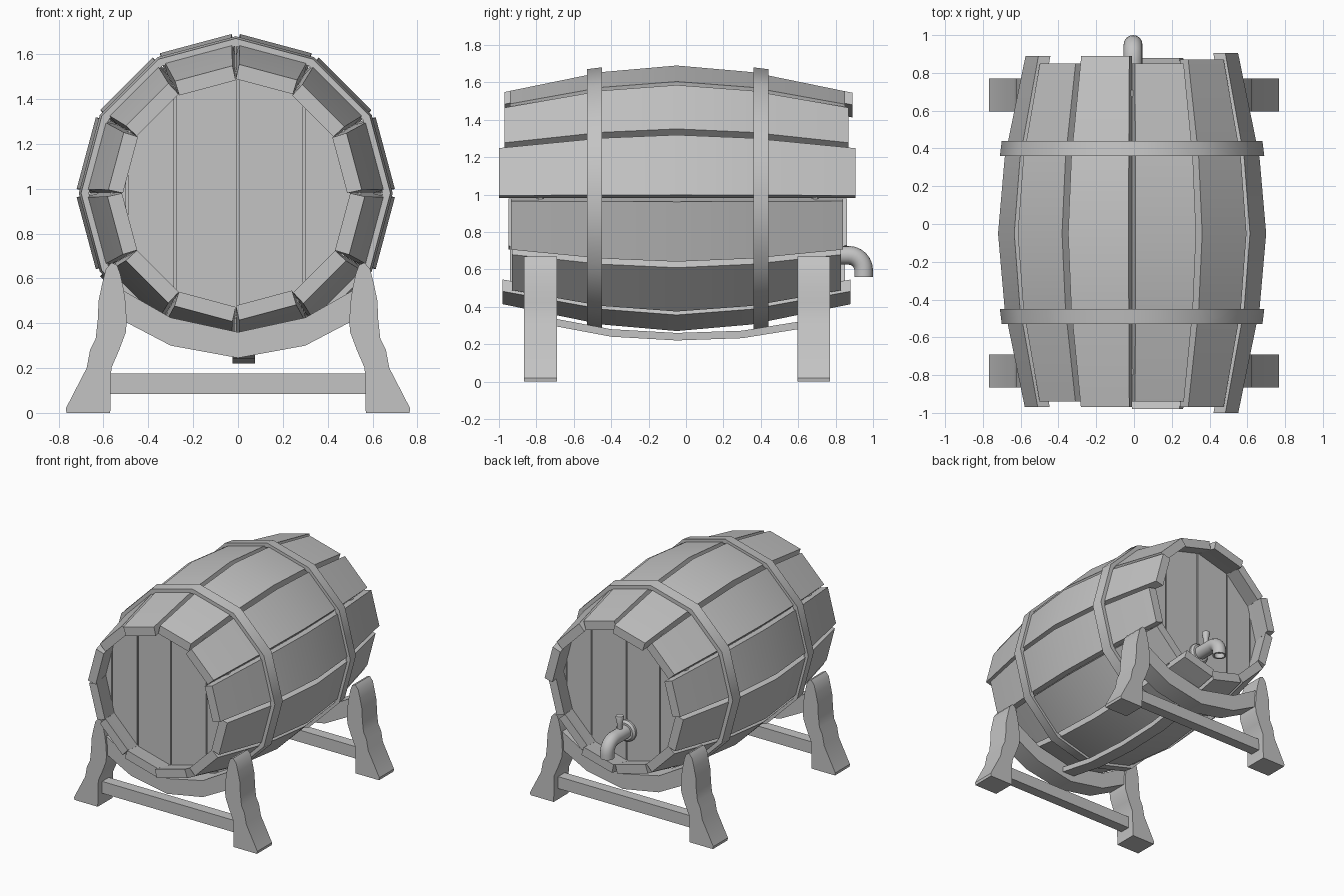
import bpy, bmesh, math
from mathutils import Vector

if "Cube" in bpy.data.objects:
    bpy.data.objects.remove(bpy.data.objects["Cube"])

grey = bpy.data.materials.new("plain_grey")
grey.diffuse_color = (0.55, 0.55, 0.55, 1)
grey.use_nodes = True
grey.node_tree.nodes["Principled BSDF"].inputs["Base Color"].default_value = grey.diffuse_color

CX, CZ, MID = -0.01, 0.98, -0.05      # barrel axis and belly position


def finish(bm, name, angle=30):
    bmesh.ops.recalc_face_normals(bm, faces=bm.faces)
    me = bpy.data.meshes.new(name)
    bm.to_mesh(me)
    bm.free()
    me.materials.append(grey)
    for p in me.polygons:
        p.use_smooth = True
    me.set_sharp_from_angle(angle=math.radians(angle))
    ob = bpy.data.objects.new(name, me)
    bpy.context.collection.objects.link(ob)
    return ob


def loft(name, rings, closed=False, angle=30):
    """Skin a list of equal rings of points; cap the ends unless closed."""
    bm = bmesh.new()
    vs = [[bm.verts.new(p) for p in r] for r in rings]
    n = len(vs[0])
    pairs = list(zip(vs, vs[1:])) + ([(vs[-1], vs[0])] if closed else [])
    for a, b in pairs:
        for i in range(n):
            j = (i + 1) % n
            bm.faces.new((a[i], a[j], b[j], b[i]))
    if not closed:
        bm.faces.new(vs[0])
        bm.faces.new(vs[-1])
    return finish(bm, name, angle)


def slab(name, outline, y0, y1, angle=30):
    """Extrude an x,z outline from y0 to y1."""
    return loft(name, [[(x, y, z) for x, z in outline] for y in (y0, y1)], angle=angle)


def box(name, x0, x1, y0, y1, z0, z1):
    return slab(name, [(x0, z0), (x1, z0), (x1, z1), (x0, z1)], y0, y1)


def polar(r, deg, y):
    a = math.radians(deg)
    return (CX + r * math.sin(a), y, CZ + r * math.cos(a))


def radius(y):
    """Outer barrel radius, falling away from the belly."""
    d = abs(y - MID)
    return 0.71 - 0.035 * d / 0.4 if d < 0.4 else 0.675 - 0.205 * (d - 0.4)


# staves: twelve bowed planks of uneven length, meeting at their inner edges
ends = [(-0.94, 0.85), (-0.97, 0.87), (-1.0, 0.905), (-0.935, 0.84),
        (-0.93, 0.83), (-0.98, 0.88), (-0.95, 0.86), (-0.94, 0.85),
        (-0.95, 0.86), (-0.97, 0.89), (-0.94, 0.85), (-0.97, 0.89)]
for i, (y0, y1) in enumerate(ends):
    mid = 15 + 30 * i
    rings = []
    for y in (y0, MID - 0.4, MID, MID + 0.4, y1):
        r = radius(y)
        rings.append([polar(r, mid - 13.5, y), polar(r, mid + 13.5, y),
                      polar(r - 0.065, mid + 14.97, y), polar(r - 0.065, mid - 14.97, y)])
    loft(f"stave_{i + 1}", rings)

# hoops: two twelve-sided bands, leaning with the bulge
for name, y0, y1, r0, r1 in (("front_hoop", -0.53, -0.45, 0.69, 0.70),
                             ("back_hoop", 0.36, 0.44, 0.70, 0.69)):
    loft(name, [[polar(r, 30 * k, y) for r, y in
                 ((r0, y0), (r1, y1), (r1 - 0.035, y1), (r0 - 0.035, y0))]
                for k in range(12)], closed=True, angle=35)

# head boards: upright planks trimmed to the round end, with shallow joints
splits = [-0.55, -0.495, -0.28, 0.0, 0.295, 0.505, 0.53]
for side, y0, y1 in (("front", -0.80, -0.76), ("back", 0.67, 0.71)):
    for k, (a, b) in enumerate(zip(splits, splits[1:])):
        a, b = a + 0.005, b - 0.005
        xs = [a + (b - a) * t / 4 for t in range(5)]
        hs = [math.sqrt(max(0.555 ** 2 - (x - CX) ** 2, 0.0001)) for x in xs]
        top = [(x, CZ + h) for x, h in zip(xs, hs)]
        low = [(x, CZ - h) for x, h in zip(xs, hs)]
        slab(f"{side}_head_board_{k + 1}", top + low[::-1], y0, y1)
    # backing closes the joints between boards
    s = 0.008
    slab(f"{side}_head_backing",
         [polar(0.56, 30 * k, 0)[::2] for k in range(12)], y0 + s, y1 - s)

# stands: wavy legs, curved cradle and stretcher at each end
leg = [(0.57, 0.0), (0.765, 0.0), (0.768, 0.02), (0.675, 0.2), (0.66, 0.28),
       (0.635, 0.33), (0.625, 0.42), (0.622, 0.5), (0.605, 0.58), (0.59, 0.64),
       (0.565, 0.67), (0.54, 0.66), (0.525, 0.62), (0.51, 0.55), (0.50, 0.48),
       (0.497, 0.405), (0.50, 0.36), (0.53, 0.28), (0.565, 0.2)]
half = [(0.0, 0.245), (0.3, 0.3), (0.51, 0.41), (0.51, 0.545), (0.3, 0.425), (0.0, 0.36)]
cradle = half + [(-x, z) for x, z in half[-2:0:-1]]
for side, y0, y1 in (("front", -0.865, -0.69), ("back", 0.595, 0.77)):
    for s, lr in ((1, "right"), (-1, "left")):
        slab(f"{side}_{lr}_leg", [(s * x, z) for x, z in leg], y0, y1, 35)
    slab(f"{side}_cradle", cradle, y0 + 0.015, y1 - 0.015, 20)
    m = (y0 + y1) / 2
    box(f"{side}_stretcher", -0.58, 0.58, m - 0.04, m + 0.04, 0.085, 0.175)

# keel: bowed strip running under the belly
keel = [(-0.72, 0.30), (-0.4, 0.24), (-0.05, 0.22), (0.3, 0.232), (0.63, 0.285)]
loft("keel_strip", [[(-0.025, y, z), (0.075, y, z), (0.075, y, z + 0.04),
                     (-0.025, y, z + 0.04)] for y, z in keel])


# tap: swept round sections (y, z, downward turn in degrees, radius)
def sweep(name, sections, x=-0.005, n=16):
    rings = []
    for y, z, turn, r in sections:
        t = math.radians(turn)
        up = Vector((0, math.sin(t), math.cos(t)))
        c = Vector((x, y, z))
        rings.append([c + r * (math.cos(a) * up + math.sin(a) * Vector((1, 0, 0)))
                      for a in (2 * math.pi * k / n for k in range(n))])
    return loft(name, rings, angle=40)


bend = [(0.87 + 0.08 * math.sin(math.radians(t)),
         0.595 + 0.08 * math.cos(math.radians(t)), t, 0.05) for t in range(0, 91, 15)]
sweep("tap_spout", [(0.70, 0.675, 0, 0.05)] + bend +
      [(0.95, 0.56, 90, 0.05), (0.95, 0.56, 90, 0.037), (0.95, 0.60, 90, 0.037)])
sweep("tap_flange", [(0.70, 0.675, 0, 0.08), (0.725, 0.675, 0, 0.08), (0.74, 0.675, 0, 0.065)])
sweep("tap_handle", [(0.80, 0.70, 90, 0.018), (0.80, 0.75, 90, 0.018),
                     (0.80, 0.81, 90, 0.03), (0.80, 0.82, 90, 0.026)])
